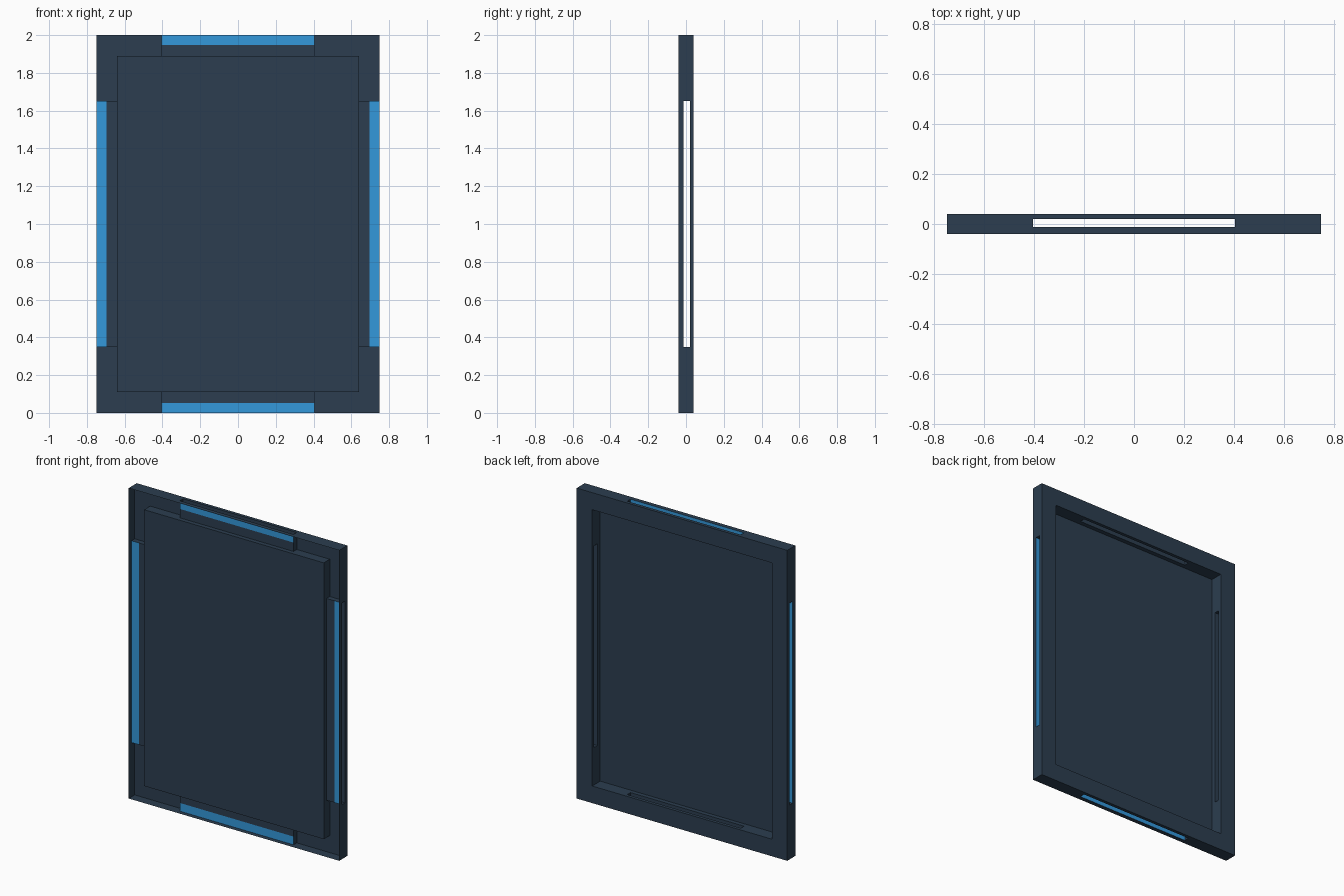
import bpy, bmesh
from mathutils import Vector

if "Cube" in bpy.data.objects:
    bpy.data.objects.remove(bpy.data.objects["Cube"])

FRONT, BACK = -0.041, 0.041      # overall depth
S0, S1 = -0.013, 0.02            # slot depth range (S1 is also the hollow's floor)
BORDER, GLOW = 0.11, 0.053       # frame border width, blue strip width


def material(name, rgb):
    m = bpy.data.materials.new(name)
    m.diffuse_color = (*rgb, 1)
    m.use_nodes = True
    m.node_tree.nodes["Principled BSDF"].inputs["Base Color"].default_value = m.diffuse_color
    return m


slate = material("dark slate", (0.025, 0.048, 0.080))
blue = material("bright blue", (0.034, 0.314, 0.708))


def quad(bm, pts, normal):
    """Add a flat face turned to look along the given normal."""
    f = bm.faces.new([bm.verts.new(p) for p in pts])
    f.normal_update()
    if f.normal.dot(Vector(normal)) < 0:
        f.normal_flip()


def finish(bm, name, mat):
    bmesh.ops.remove_doubles(bm, verts=bm.verts, dist=1e-4)
    me = bpy.data.meshes.new(name)
    bm.to_mesh(me)
    bm.free()
    me.materials.append(mat)
    bpy.context.collection.objects.link(bpy.data.objects.new(name, me))


# side name: (vertical edge?, direction, outer distance, half length, slot half length)
SIDES = {
    "top": (False, 1, 1.0, 0.75, 0.405),
    "bottom": (False, -1, 1.0, 0.75, 0.405),
    "right": (True, 1, 0.75, 1.0, 0.65),
    "left": (True, -1, 0.75, 1.0, 0.65),
}

for side, (vert, d, h, length, slot) in SIDES.items():
    def at(u, n, y):
        return Vector((d * n, y, 1 + u)) if vert else Vector((u, y, 1 + d * n))

    out = Vector((d, 0, 0)) if vert else Vector((0, 0, d))
    along = Vector((0, 0, 1)) if vert else Vector((1, 0, 0))
    inner, mid = h - BORDER, h - GLOW

    # frame walls, each with a slot opening, plus the back border
    bm = bmesh.new()
    for n, half, nrm in ((h, length, out), (inner, length - BORDER, -out)):
        for u0, u1, y0, y1 in ((-half, -slot, FRONT, BACK), (slot, half, FRONT, BACK),
                               (-slot, slot, FRONT, S0), (-slot, slot, S1, BACK)):
            quad(bm, [at(u0, n, y0), at(u1, n, y0), at(u1, n, y1), at(u0, n, y1)], nrm)
    for y, nrm in ((BACK, (0, 1, 0)), (S1, (0, -1, 0))):
        quad(bm, [at(-length, h, y), at(length, h, y),
                  at(length - BORDER, inner, y), at(BORDER - length, inner, y)], nrm)
    finish(bm, side + "_frame", slate)

    # slot liner: two ends and the inner half of its front
    bm = bmesh.new()
    for s in (-1, 1):
        quad(bm, [at(s * slot, inner, S0), at(s * slot, h, S0),
                  at(s * slot, h, S1), at(s * slot, inner, S1)], along * s)
    quad(bm, [at(-slot, inner, S0), at(slot, inner, S0),
              at(slot, mid, S0), at(-slot, mid, S0)], (0, -1, 0))
    finish(bm, side + "_slot_liner", slate)

    # blue strip: outer half of the liner front
    bm = bmesh.new()
    quad(bm, [at(-slot, mid, S0), at(slot, mid, S0),
              at(slot, h, S0), at(-slot, h, S0)], (0, -1, 0))
    finish(bm, side + "_light_strip", blue)

# front panel closing the recess
bm = bmesh.new()
w, z0, z1 = 0.75 - BORDER, BORDER, 2 - BORDER
quad(bm, [(-w, FRONT, z0), (w, FRONT, z0), (w, FRONT, z1), (-w, FRONT, z1)], (0, -1, 0))
finish(bm, "panel", slate)
